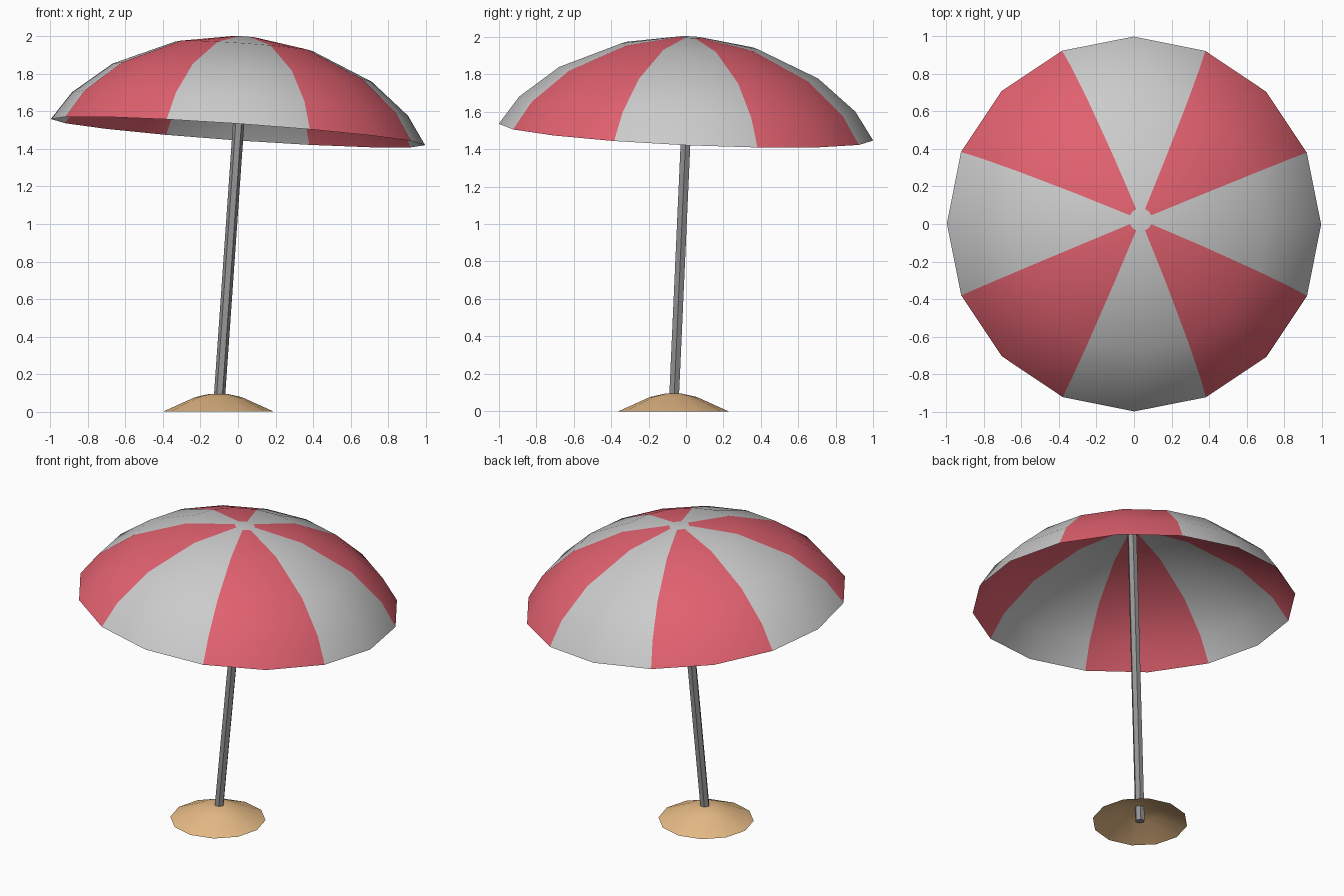
import bpy, bmesh
from math import sin, cos, tau
from mathutils import Vector, Matrix

if "Cube" in bpy.data.objects:
    bpy.data.objects.remove(bpy.data.objects["Cube"])


def material(name, rgb):
    m = bpy.data.materials.new(name)
    m.diffuse_color = (*rgb, 1)
    m.use_nodes = True
    m.node_tree.nodes["Principled BSDF"].inputs["Base Color"].default_value = m.diffuse_color
    return m


def lathe(name, profile, sides, matrix, mats, smooth=True, pick=None, cap_start=False, cap_end=True):
    """Revolve (radius, height) rings; pick(side, band) gives the material slot."""
    bm = bmesh.new()
    rings = []
    for r, h in profile:
        rings.append([bm.verts.new((r * cos(tau * i / sides), r * sin(tau * i / sides), h))
                      for i in range(sides)])
    for band, (a, b) in enumerate(zip(rings, rings[1:])):
        for i in range(sides):
            j = (i + 1) % sides
            f = bm.faces.new((a[i], a[j], b[j], b[i]))
            f.material_index = pick(i, band) if pick else 0
    if cap_end:
        bm.faces.new(rings[-1])
    if cap_start:
        bm.faces.new(rings[0][::-1])
    for f in bm.faces:
        f.smooth = smooth
    me = bpy.data.meshes.new(name)
    bm.to_mesh(me)
    bm.free()
    for m in mats:
        me.materials.append(m)
    ob = bpy.data.objects.new(name, me)
    ob.matrix_world = matrix
    bpy.context.collection.objects.link(ob)
    return ob


white = material("canvas_white", (0.8, 0.8, 0.8))
red = material("canvas_red", (0.75, 0.12, 0.16))
steel = material("pole_grey", (0.3, 0.3, 0.3))
sand = material("sand", (0.8, 0.5, 0.24))

# Shared leaning axis, with its origin at the rim centre
axis = Vector((0.07, 0.045, 1)).normalized()
rim = Vector((0, 0, 1.49))
lean = Matrix.Translation(rim) @ Vector((0, 0, 1)).rotation_difference(axis).to_matrix().to_4x4()
foot = rim - axis * (rim.z / axis.z)

# Canopy: thin 16-sided dome, every panel two sides wide, boundaries at 22.5 degrees
lathe("canopy", [(1.0, 0), (0.898, 0.15), (0.692, 0.318), (0.366, 0.459), (0.062, 0.509)],
      16, lean, [white, red], pick=lambda i, band: (i - 1) // 2 % 2 == 0)

# Pole: hexagonal, from the ground to just under the dome top
lathe("pole", [(0.03, -1.491), (0.03, 0.5)], 6, lean, [steel], smooth=False, cap_start=True)

# Sand mound: low open-bottomed heap around the foot
lathe("sand_mound", [(0.295, 0), (0.125, 0.077), (0.045, 0.095)], 12,
      Matrix.Translation(foot), [sand])
